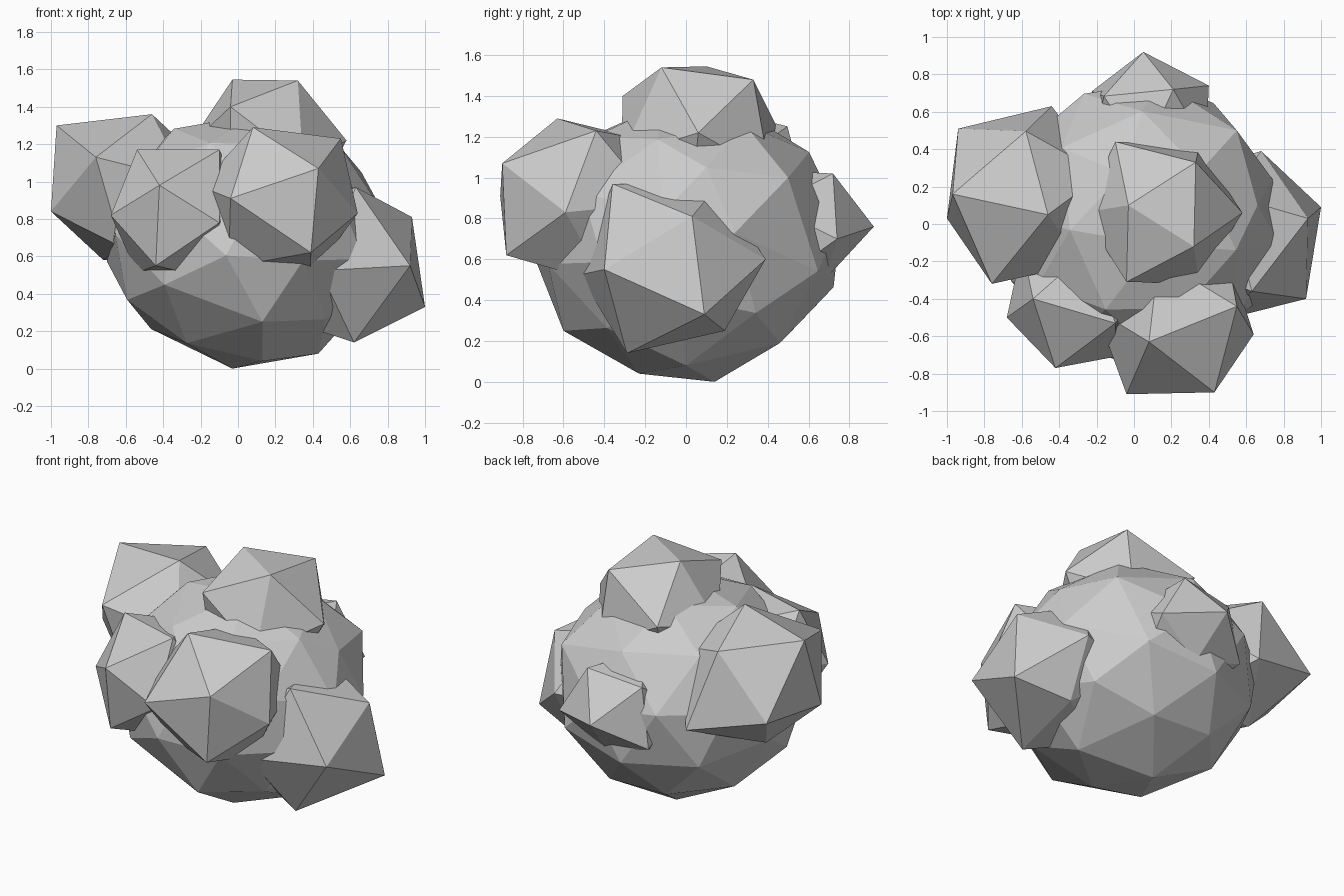
import bpy
from mathutils import Vector, Matrix


def faceted_ball(name, centre, radius, toward, beside, nudges=(), level=1, squash=1.0):
    """Icosphere with one corner aimed at 'toward' and a neighbour at 'beside'.
    The corner nearest to each nudge point is pulled onto it."""
    c = Vector(centre)
    z = (Vector(toward) - c).normalized()
    x = Vector(beside) - c
    x = (x - z * x.dot(z)).normalized()
    y = z.cross(x)
    turn = Matrix((x, y, z)).transposed().to_4x4()
    bpy.ops.mesh.primitive_ico_sphere_add(subdivisions=level, radius=radius)
    ob = bpy.context.object
    ob.name = name
    ob.data.transform(Matrix.Translation(c) @ Matrix.Diagonal((1, 1, squash, 1)) @ turn)
    for p in map(Vector, (toward, *nudges)):
        near = min(ob.data.vertices, key=lambda v: (v.co - p).length)
        if (near.co - p).length < 0.22:
            near.co = p
    return ob


# Large central ball
faceted_ball("core", (0.04, 0.01, 0.70), 0.765, (0.13, -0.23, 0.04), (-0.18, 0.46, 0.17),
             [(-0.03, 0.14, 0), (0.43, 0, 0.08), (0.13, -0.60, 0.25), (0.23, 0.46, 0.19),
              (0.55, 0.50, 1.0), (0.74, 0.24, 0.73), (0.66, 0.10, 1.05)],
             level=2, squash=0.88)

# Six rough lumps sunk into the surface
faceted_ball("top_lump", (0.155, 0.06, 1.18), 0.43, (-0.03, 0.10, 1.545), (0.32, -0.12, 1.54),
             [(0.32, -0.12, 1.54), (0.33, 0.33, 1.48), (-0.04, -0.31, 1.40),
              (-0.10, 0.44, 1.26), (0.58, 0.06, 1.22)])
faceted_ball("left_lump", (-0.60, 0.13, 0.95), 0.475, (-0.97, 0.16, 1.30), (-0.76, -0.32, 1.13),
             [(-0.46, 0.05, 1.36), (-0.76, -0.32, 1.13), (-1.0, 0.03, 0.84),
              (-0.94, 0.51, 0.88), (-0.44, 0.63, 0.75), (-0.72, 0.20, 0.58)])
faceted_ball("front_left_lump", (-0.33, -0.41, 0.83), 0.40, (-0.42, -0.77, 0.98), (-0.10, -0.53, 1.17),
             [(-0.10, -0.53, 1.17), (-0.54, -0.40, 1.17), (-0.10, -0.71, 0.78),
              (-0.44, -0.69, 0.55), (-0.68, -0.50, 0.82)])
faceted_ball("front_right_lump", (0.236, -0.52, 0.89), 0.455, (0.43, -0.90, 1.07), (0.08, -0.63, 1.29),
             [(0.08, -0.63, 1.29), (0.55, -0.44, 1.23), (0.64, -0.59, 0.83),
              (0.39, -0.88, 0.62), (-0.04, -0.91, 0.91)])
faceted_ball("right_lump", (0.58, -0.07, 0.55), 0.475, (0.92, -0.40, 0.55), (0.93, 0.03, 0.81),
             [(0.93, 0.03, 0.81), (1.0, 0.09, 0.33), (0.62, -0.29, 0.14),
              (0.63, -0.36, 0.97), (0.68, 0.39, 0.60), (0.65, 0.19, 0.25)])
faceted_ball("back_lump", (0.08, 0.56, 0.73), 0.365, (0.05, 0.92, 0.76), (0.21, 0.72, 1.02),
             [(0.21, 0.72, 1.02), (0.40, 0.74, 0.70), (0.10, 0.68, 0.50)])
